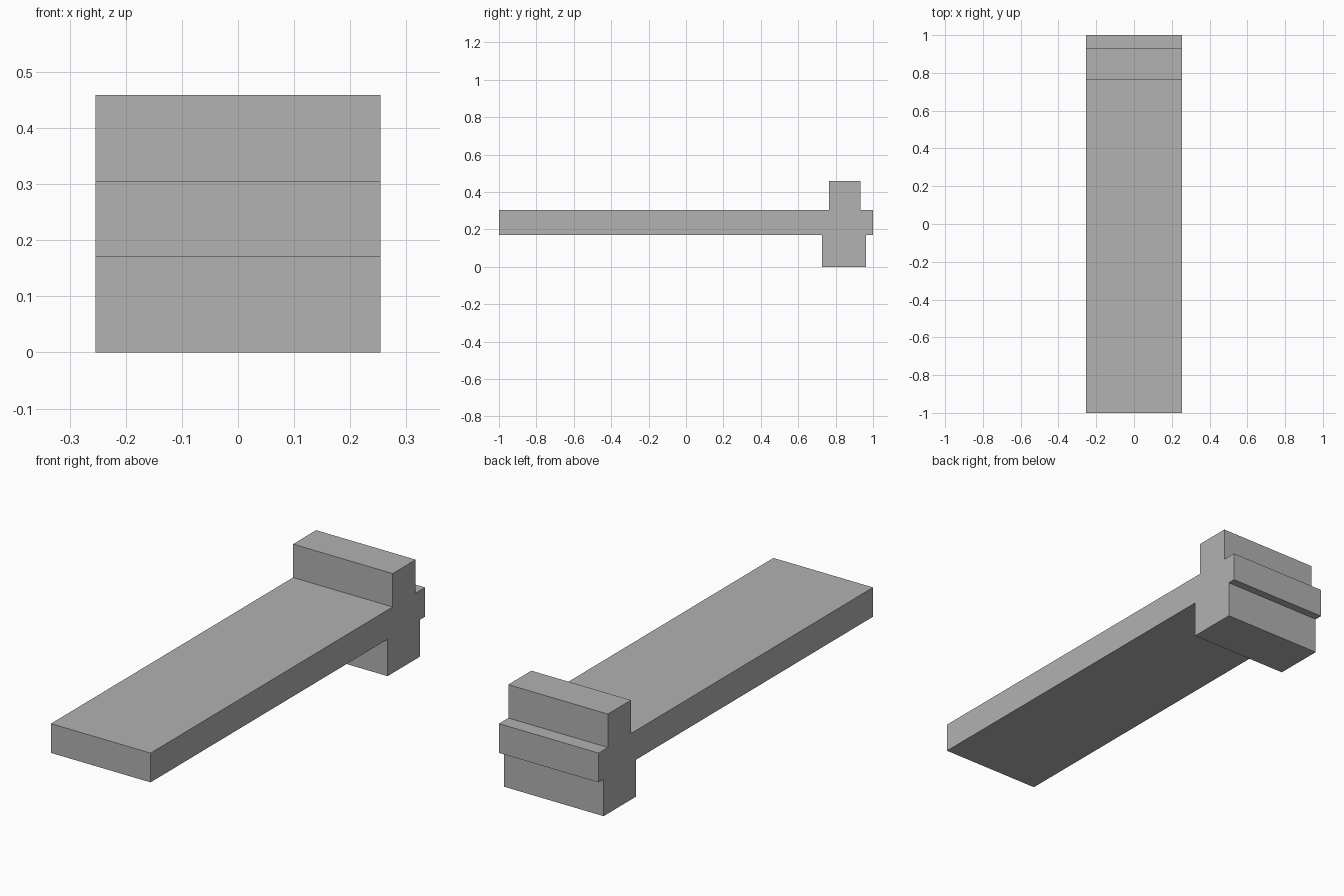
import bpy
import bmesh

cube = bpy.data.objects.get("Cube")
if cube:
    bpy.data.objects.remove(cube, do_unlink=True)

# Plain grey finish
grey = bpy.data.materials.new("plain grey")
colour = (0.445, 0.445, 0.445, 1)
grey.use_nodes = True
grey.diffuse_color = colour
grey.node_tree.nodes["Principled BSDF"].inputs["Base Color"].default_value = colour

HALF_WIDTH = 0.254
PLANK_BOTTOM, PLANK_TOP, BLOCK_TOP = 0.17, 0.305, 0.459

# Side profile (y, z): long plank with an upper block and a wider lower block
profile = [
    (-1, PLANK_BOTTOM), (0.727, PLANK_BOTTOM), (0.727, 0), (0.963, 0),
    (0.963, PLANK_BOTTOM), (1, PLANK_BOTTOM), (1, PLANK_TOP),
    (0.932, PLANK_TOP), (0.932, BLOCK_TOP), (0.764, BLOCK_TOP),
    (0.764, PLANK_TOP), (-1, PLANK_TOP),
]

# Extrude the profile across the width
bm = bmesh.new()
side = bm.faces.new([bm.verts.new((-HALF_WIDTH, y, z)) for y, z in profile])
extruded = bmesh.ops.extrude_face_region(bm, geom=[side], use_keep_orig=True)
moved = [v for v in extruded["geom"] if isinstance(v, bmesh.types.BMVert)]
bmesh.ops.translate(bm, verts=moved, vec=(2 * HALF_WIDTH, 0, 0))
bmesh.ops.recalc_face_normals(bm, faces=bm.faces)

mesh = bpy.data.meshes.new("plank_with_end_blocks")
bm.to_mesh(mesh)
bm.free()
mesh.materials.append(grey)
bpy.context.collection.objects.link(bpy.data.objects.new("plank_with_end_blocks", mesh))
